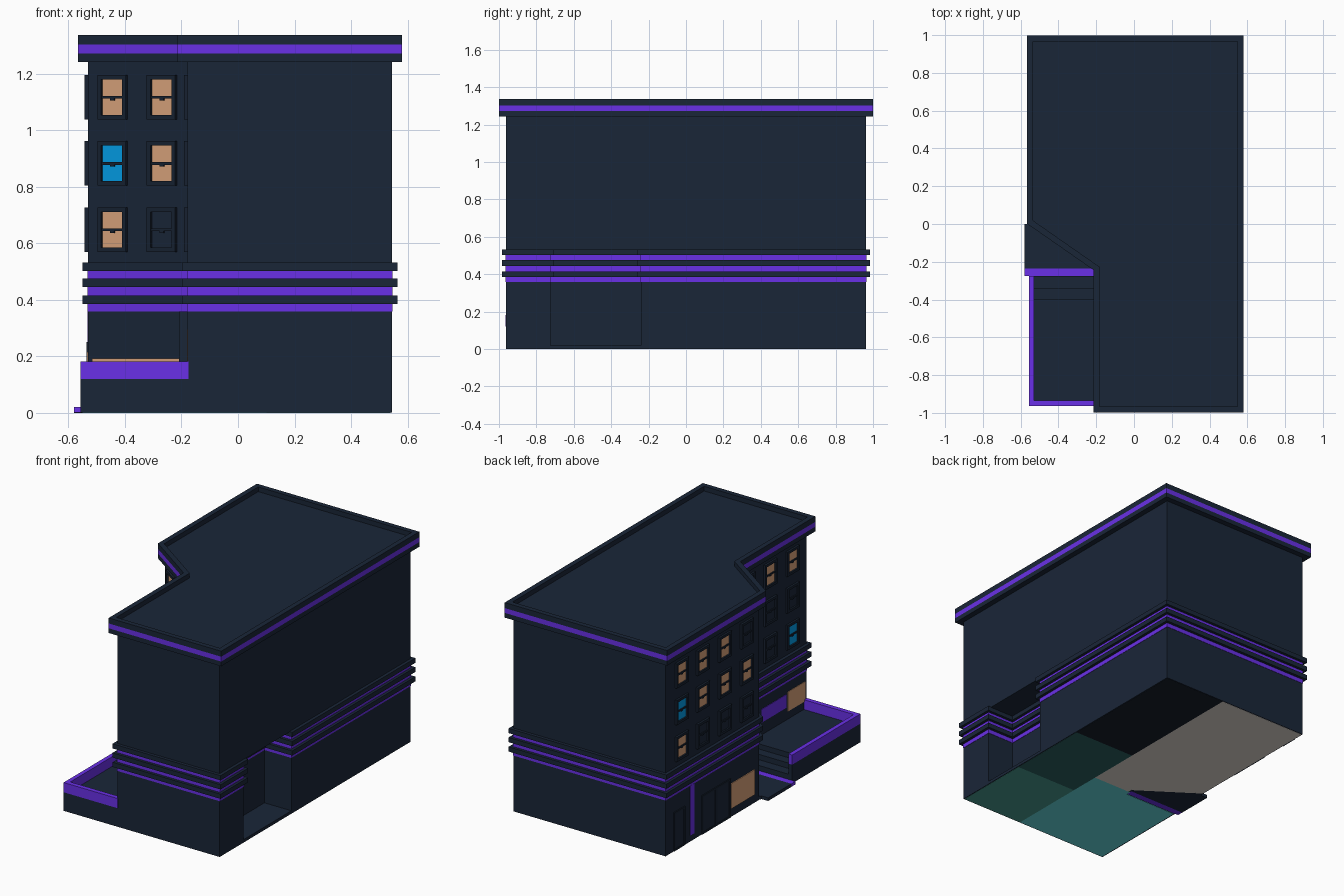
import bpy, bmesh
from mathutils import Vector

if "Cube" in bpy.data.objects:
    bpy.data.objects.remove(bpy.data.objects["Cube"])


def mat(name, r, g, b):
    m = bpy.data.materials.new(name)
    m.diffuse_color = (r, g, b, 1)
    m.use_nodes = True
    m.node_tree.nodes["Principled BSDF"].inputs["Base Color"].default_value = m.diffuse_color
    return m


WALL = mat("navy_wall", .0100, .0190, .0390)
TRIM = mat("dark_trim", .0085, .0155, .031)
PURPLE = mat("purple", .145, .030, .82)
TAN = mat("warm_light", .70, .37, .20)
BLUE = mat("blue_light", .001, .36, .85)
TEAL = mat("teal_floor", .13, .70, .74)
GREEN = mat("green_floor", .065, .33, .28)
DEEP = mat("deep_green_floor", .025, .12, .12)
GREY = mat("grey_floor", .76, .70, .66)
BLACK = mat("black_floor", .007, .012, .022)


def finish(name, bm, m):
    bmesh.ops.recalc_face_normals(bm, faces=bm.faces[:])
    me = bpy.data.meshes.new(name)
    bm.to_mesh(me)
    bm.free()
    me.materials.append(m)
    ob = bpy.data.objects.new(name, me)
    bpy.context.collection.objects.link(ob)
    return ob


def offset(poly, d):
    # mitred outward offset of a counter-clockwise outline
    out = []
    for i, p in enumerate(poly):
        p = Vector(p)
        a = (p - Vector(poly[i - 1])).normalized()
        b = (Vector(poly[(i + 1) % len(poly)]) - p).normalized()
        n1, n2 = Vector((a.y, -a.x)), Vector((b.y, -b.x))
        out.append(p + (n1 + n2) * d / (1 + n1.dot(n2)))
    return out


def prism(name, poly, z0, z1, m, inner=None, sink=0):
    # extruded outline; with inner outline the top is a parapet round a sunken roof
    bm = bmesh.new()
    loops = [[bm.verts.new((p[0], p[1], z)) for p in poly] for z in (z0, z1)]
    if inner:
        loops += [[bm.verts.new((p[0], p[1], z)) for p in inner] for z in (z1, z1 - sink)]
    n = len(poly)
    for lo, hi in zip(loops, loops[1:]):
        for i in range(n):
            j = (i + 1) % n
            bm.faces.new((lo[i], lo[j], hi[j], hi[i]))
    bm.faces.new(loops[0][::-1])
    bm.faces.new(loops[-1])
    return finish(name, bm, m)


def box(name, x0, x1, y0, y1, z0, z1, m):
    return prism(name, [(x0, y0), (x1, y0), (x1, y1), (x0, y1)], z0, z1, m)


class Face:
    # a wall run, on which plates are placed by distance along it and height
    def __init__(self, p, q):
        self.p = Vector(p)
        self.t = (Vector(q) - self.p).normalized()
        self.n = Vector((self.t.y, -self.t.x))

    def plate(self, name, u0, u1, z0, z1, d, m, back=-.005):
        pts = [self.p + self.t * u + self.n * e
               for u, e in ((u0, d), (u1, d), (u1, back), (u0, back))]
        return prism(name, pts, z0, z1, m)

    def framed(self, name, u0, u1, z0, z1, m, b=.016, d=.013):
        self.plate(name + "_pane", u0 + b, u1 - b, z0 + b, z1 - b, .003, m)
        self.plate(name + "_frame_left", u0, u0 + b, z0, z1, d, TRIM)
        self.plate(name + "_frame_right", u1 - b, u1, z0, z1, d, TRIM)
        self.plate(name + "_frame_top", u0 + b, u1 - b, z1 - b, z1, d, TRIM)
        self.plate(name + "_frame_sill", u0 + b, u1 - b, z0, z0 + b, d, TRIM)

    def window(self, u, z, m):
        self.framed("window", u - .061, u + .061, z - .079, z + .079, m)
        self.plate("window_sash", u - .045, u + .045, z - .005, z + .005, .009, TRIM)
        self.plate("window_catch", u - .008, u + .008, z - .011, z - .005, .009, TRIM)


# main outlines
Y = .963
A, B, C, D = (-.53, Y), (-.53, .02), (-.178, -.225), (-.178, -Y)
UPPER = [D, (.545, -Y), (.545, Y), A, B, C]
GROUND = [D, (.545, -Y), (.545, -.725), (.355, -.725), (.355, -.24),
          (.545, -.24), (.545, Y), A, B, C]
prism("ground_storey", GROUND, .001, .53, WALL)
prism("upper_storeys", UPPER, .53, 1.245, WALL)
box("alcove_floor", .34, .545, -.73, -.23, .001, .02, WALL)

# string courses: proud dark ledges with purple strips between
for z in (.385, .445, .503):
    prism("ledge", offset(GROUND, .02), z, z + .03, WALL)
for z0, z1 in ((.358, .385), (.415, .445), (.475, .503)):
    prism("purple_band", offset(GROUND, .002), z0, z1, PURPLE)

# cornice and parapet
rim = offset(UPPER, .036)
prism("cornice_lower", rim, 1.242, 1.272, WALL)
prism("cornice_stripe", rim, 1.272, 1.303, PURPLE)
prism("parapet_roof", rim, 1.303, 1.338, WALL, offset(UPPER, .004), .03)

# sash windows, listed top row first: t tan, b blue, d dark
left, diag, recess = Face(A, B), Face(B, C), Face(C, D)
KEY = {"t": TAN, "b": BLUE, "d": WALL}
for face, cols, rows in ((left, (.157, .369, .590, .812), ("tttd", "bttt", "tddd")),
                         (diag, (.109, .322), ("tt", "bt", "td")),
                         (recess, (.145, .365, .589), ("ttt", "tdd", "ddb"))):
    for z, row in zip((1.117, .883, .648), rows):
        for u, c in zip(cols, row):
            face.window(u, z, KEY[c])

# street level doors, shop windows and signs
left.framed("side_door", .08, .19, .003, .25, WALL, .012, .006)
left.plate("purple_strip_sign", .245, .29, .04, .358, .003, PURPLE)
left.framed("double_door_a", .36, .505, .003, .25, WALL, .012, .006)
left.framed("double_door_b", .505, .65, .003, .25, WALL, .012, .006)
left.plate("shop_window", .66, .895, .055, .215, .005, TAN)
diag.plate("entrance_window", .02, .395, .05, .192, .005, TAN)
recess.plate("terrace_window", .545, .72, .17, .295, .003, TAN)
recess.plate("purple_panel", .28, .53, .20, .285, .003, PURPLE)
recess.plate("pilaster", .05, .08, .02, .358, .03, WALL)

# entrance slab with purple nosing
prism("entrance_slab", [(-.58, -.235), (-.17, -.235), (-.17, -.215), (-.525, .02),
                        (-.535, 0), (-.58, 0)], 0, .02, WALL)
box("entrance_nosing", -.58, -.17, -.275, -.235, .001, .02, PURPLE)

# raised terrace, steps and purple rim wall
for y, z in ((-.275, .053), (-.34, .087), (-.40, .12)):
    box("terrace_step", -.535, -.17, -.94, y, .002, z, WALL)
box("terrace_side_base", -.557, -.53, -Y, -.275, .001, .12, WALL)
box("terrace_front_base", -.53, -.175, -Y, -.935, .001, .12, WALL)
box("terrace_side_rim", -.557, -.53, -Y - .001, -.275, .12, .182, PURPLE)
box("terrace_front_rim", -.53, -.175, -Y - .001, -.935, .12, .182, PURPLE)

# coloured underside, set just inside the walls
E = Y - .004
box("underside_terrace", -.55, -.178, -E, -.28, 0, .003, TEAL)
box("underside_front_left", -.178, .1, -E, -.25, 0, .003, TEAL)
box("underside_front_right", .1, .54, -E, -.45, 0, .003, GREEN)
box("underside_mid_right", .1, .54, -.45, .1, 0, .003, DEEP)
prism("underside_back_left", [(-.165, -.25), (.1, -.25), (.1, E), (-.526, E),
                              (-.526, .022), (-.17, -.222)], 0, .003, GREY)
box("underside_back_right", .1, .54, .1, E, 0, .003, BLACK)
